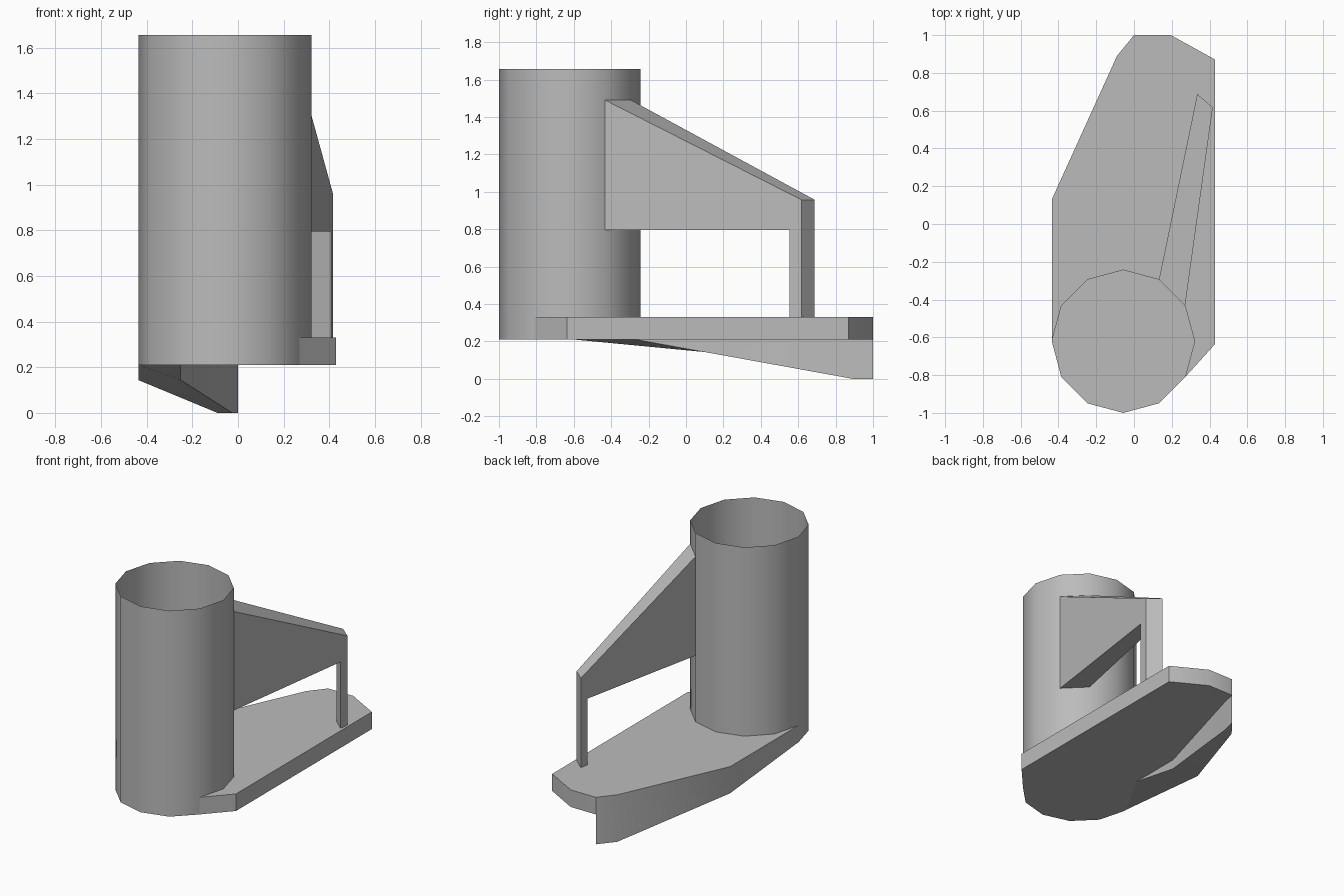
import bpy, bmesh, math

if "Cube" in bpy.data.objects:
    bpy.data.objects.remove(bpy.data.objects["Cube"])

grey = bpy.data.materials.new("plain grey")
grey.diffuse_color = (0.5, 0.5, 0.5, 1)
grey.use_nodes = True
grey.node_tree.nodes["Principled BSDF"].inputs["Base Color"].default_value = grey.diffuse_color


def build(name, faces, recalc=True):
    """Make an object from faces given as lists of points, welding shared corners."""
    bm = bmesh.new()
    for pts in faces:
        bm.faces.new([bm.verts.new(p) for p in pts])
    bmesh.ops.remove_doubles(bm, verts=bm.verts, dist=0.0005)
    if recalc:
        bmesh.ops.recalc_face_normals(bm, faces=bm.faces)
    me = bpy.data.meshes.new(name)
    bm.to_mesh(me)
    bm.free()
    me.materials.append(grey)
    ob = bpy.data.objects.new(name, me)
    bpy.context.collection.objects.link(ob)
    bpy.ops.object.select_all(action='DESELECT')
    ob.select_set(True)
    bpy.context.view_layer.objects.active = ob
    bpy.ops.object.shade_smooth_by_angle(angle=math.radians(35))
    return ob


def at(points, z):
    return [(x, y, z) for x, y in points]


def wall(a, b, z0, z1):
    return [(*a, z0), (*b, z0), (*b, z1), (*a, z1)]


LOW, DECK, RIM = 0.21, 0.33, 1.655

# Open twelve-sided tube
CX, CY, R = -0.057, -0.622, 0.378
ring = [(CX + R * math.cos(math.radians(30 * i)),
         CY + R * math.sin(math.radians(30 * i))) for i in range(12)]
build("tube", [wall(ring[i], ring[(i + 1) % 12], LOW, RIM) for i in range(12)], False)

# Base plate: deck outside the tube, rim walls, full underside
edge = [ring[11], (0.43, -0.635), (0.43, 0.87), (0.195, 1.0), (0.0, 1.0),
        (-0.09, 0.89), (-0.435, 0.13), ring[6]]
plate = [at(edge + [ring[i] for i in (5, 4, 3, 2, 1, 0)], DECK),
         at(edge + [ring[i] for i in (7, 8, 9, 10)], LOW)]
plate += [wall(a, b, LOW, DECK) for a, b in zip(edge, edge[1:])]
build("base_plate", plate)

# Tapered keel under the left edge
outer = [(-0.435, -0.6, LOW), (-0.435, 0.13, 0.143), (-0.09, 0.89, 0), (0, 1, 0)]
inner = [(-0.25, -0.27, LOW), (-0.25, 0.1, 0.143), (-0.025, 0.89, 0), (0, 1, 0)]


def skirt(line):
    faces = []
    for a, b in zip(line, line[1:]):
        top = [(b[0], b[1], LOW)] + ([(a[0], a[1], LOW)] if a[2] < LOW else [])
        faces.append([a, b] + top)
    return faces


keel = skirt(outer) + skirt(inner)
keel += [[outer[i], outer[i + 1], inner[i + 1], inner[i]] for i in (0, 1)]
keel.append([outer[2], outer[3], inner[2]])
keel.append([(p[0], p[1], LOW) for p in outer + inner[2::-1]])
build("keel", keel)

# Sloping arm with its leg, as one side profile spanned between two plan lines
profile = [(0, 1.49), (1, 0.957), (1, DECK), (0.94, DECK), (0.94, 0.795), (0, 0.795)]


def side(a, b):
    return [(a[0] + (b[0] - a[0]) * t, a[1] + (b[1] - a[1]) * t, z) for t, z in profile]


right = side(ring[1], (0.417, 0.617))
left = side(ring[2], (0.335, 0.688))
arm = [right, left]
arm += [[right[i], right[i + 1], left[i + 1], left[i]] for i in (0, 1, 3, 4)]
build("arm_and_leg", arm)
